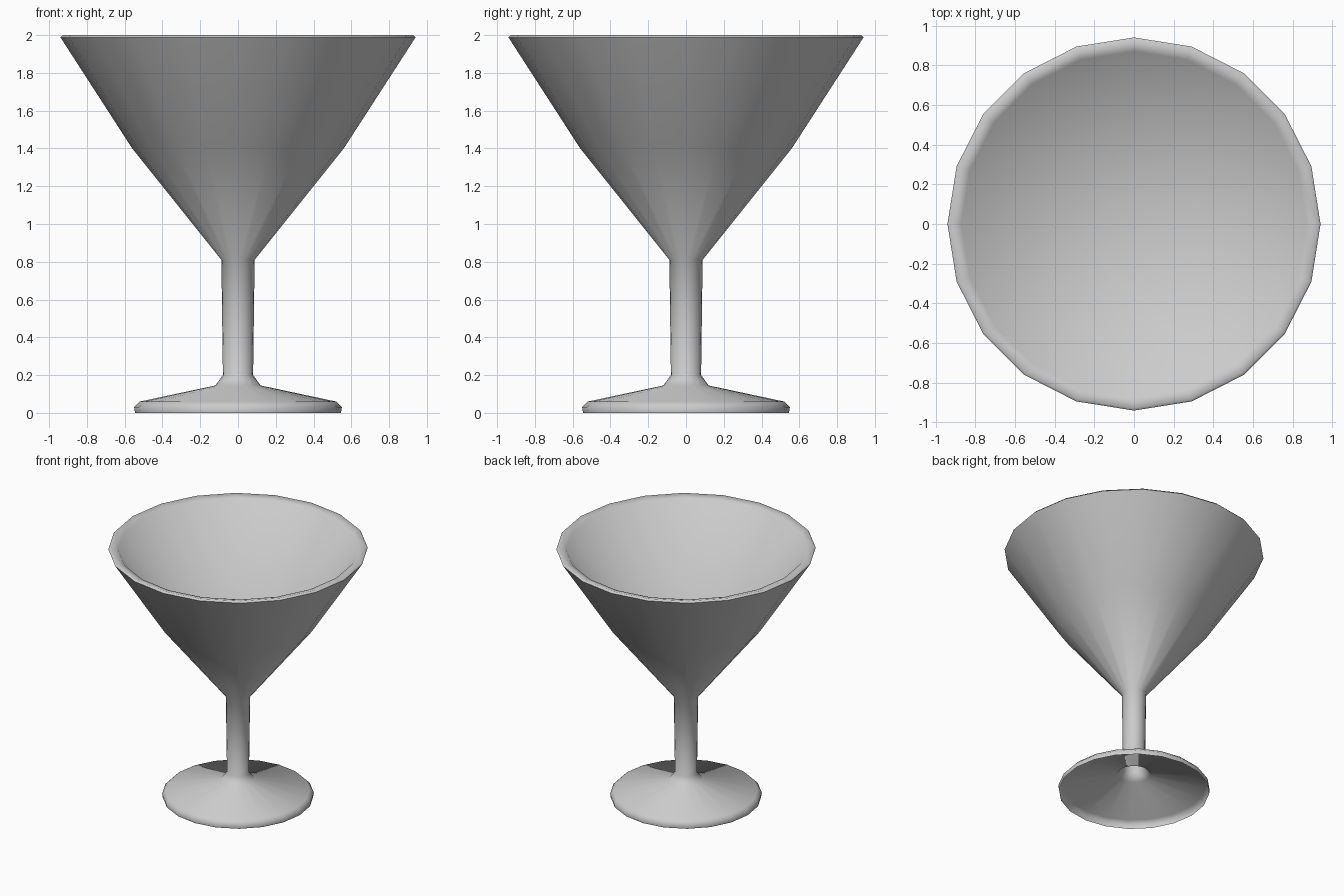
import bpy, bmesh, math

if "Cube" in bpy.data.objects:
    bpy.data.objects.remove(bpy.data.objects["Cube"])

SIDES = 20


def lathe(name, profile, angle=75):
    """Spin a (radius, z) profile around z; a final radius 0 becomes a pole."""
    bm = bmesh.new()
    rings = []
    for r, z in profile:
        if r == 0:
            rings.append([bm.verts.new((0, 0, z))])
        else:
            rings.append([bm.verts.new((r * math.cos(2 * math.pi * i / SIDES),
                                        r * math.sin(2 * math.pi * i / SIDES), z))
                          for i in range(SIDES)])
    for a, b in zip(rings, rings[1:]):
        for i in range(SIDES):
            j = (i + 1) % SIDES
            if len(b) == 1:
                bm.faces.new((a[i], a[j], b[0]))
            else:
                bm.faces.new((a[i], a[j], b[j], b[i]))
    mesh = bpy.data.meshes.new(name)
    bm.to_mesh(mesh)
    bm.free()
    obj = bpy.data.objects.new(name, mesh)
    bpy.context.collection.objects.link(obj)
    bpy.ops.object.select_all(action='DESELECT')
    obj.select_set(True)
    bpy.context.view_layer.objects.active = obj
    bpy.ops.object.shade_smooth_by_angle(angle=math.radians(angle))
    return obj


# foot, flare and stem: a thin shell, open underneath
foot_and_stem = [(0.545, 0.0), (0.55, 0.03), (0.52, 0.06), (0.12, 0.145),
                 (0.08, 0.2), (0.088, 0.81)]
# conical bowl outside and rim
bowl_outside = [(0.56, 1.4), (0.94, 1.988), (0.928, 2.0)]
# conical bowl inside, down to a single point
bowl_inside = [(0.87, 1.985), (0, 0.9)]

lathe("cocktail_glass", foot_and_stem + bowl_outside + bowl_inside)
